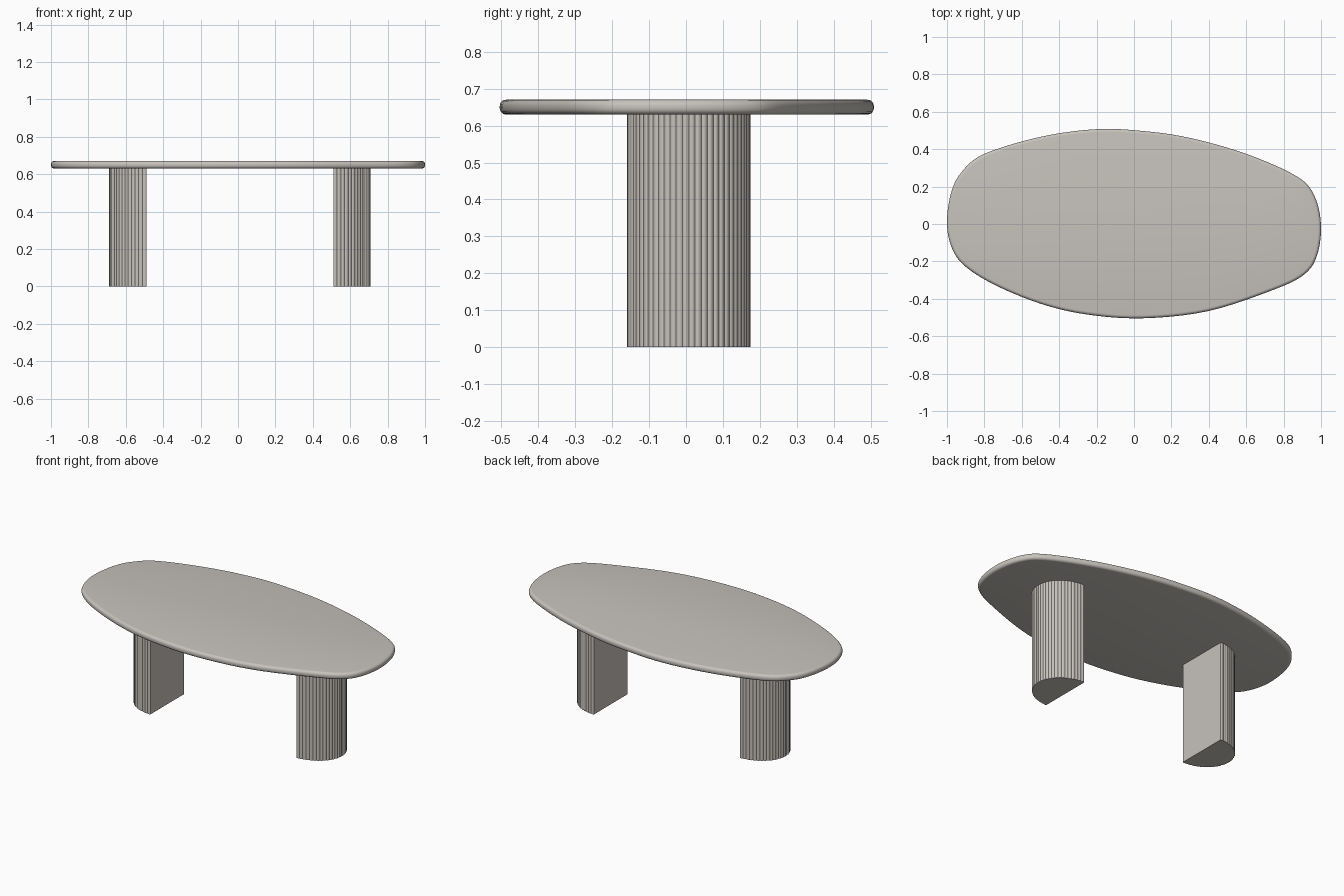
import bpy, bmesh, math
from mathutils import Vector

if "Cube" in bpy.data.objects:
    bpy.data.objects.remove(bpy.data.objects["Cube"])

stone = bpy.data.materials.new("warm grey stone")
stone.diffuse_color = (0.57, 0.54, 0.50, 1)
stone.use_nodes = True
stone.node_tree.nodes["Principled BSDF"].inputs["Base Color"].default_value = stone.diffuse_color


def prism(name, outline, z0, z1, angle, rim=0.0):
    """Extrude a closed outline from z0 to z1, optionally rounding both rims."""
    bm = bmesh.new()
    base = bm.faces.new([bm.verts.new((x, y, z0)) for x, y in outline])
    up = bmesh.ops.extrude_face_region(bm, geom=[base], use_keep_orig=True)["geom"]
    bmesh.ops.translate(bm, vec=(0, 0, z1 - z0),
                        verts=[v for v in up if isinstance(v, bmesh.types.BMVert)])
    bmesh.ops.recalc_face_normals(bm, faces=bm.faces[:])
    if rim:
        rims = [e for e in bm.edges if abs(e.verts[0].co.z - e.verts[1].co.z) < 1e-6]
        bmesh.ops.bevel(bm, geom=rims, offset=rim, segments=5, profile=0.5,
                        affect='EDGES', clamp_overlap=False)
    mesh = bpy.data.meshes.new(name)
    bm.to_mesh(mesh)
    bm.free()
    mesh.materials.append(stone)
    ob = bpy.data.objects.new(name, mesh)
    bpy.context.collection.objects.link(ob)
    bpy.ops.object.select_all(action='DESELECT')
    ob.select_set(True)
    bpy.context.view_layer.objects.active = ob
    bpy.ops.object.shade_smooth_by_angle(angle=math.radians(angle))
    return ob


def smooth_loop(points, steps):
    """Closed Catmull-Rom curve through the points."""
    p = [Vector(q) for q in points]
    n, out = len(p), []
    for i in range(n):
        a, b, c, d = p[i - 1], p[i], p[(i + 1) % n], p[(i + 2) % n]
        for k in range(steps):
            t = k / steps
            out.append(0.5 * (2 * b + (c - a) * t + (2 * a - 5 * b + 4 * c - d) * t ** 2
                              + (3 * b - a - 3 * c + d) * t ** 3))
    return out


# Table top: irregular pebble outline with rounded rim
pebble = [(-0.2, 0.507), (0.05, 0.497), (0.3, 0.46), (0.6, 0.375), (0.87, 0.255),
          (0.965, 0.15), (1.0, -0.01), (0.978, -0.17), (0.91, -0.27), (0.75, -0.35),
          (0.4, -0.465), (0.05, -0.504), (-0.25, -0.484), (-0.5, -0.426), (-0.75, -0.323),
          (-0.91, -0.22), (-0.977, -0.12), (-1.0, 0.01), (-0.977, 0.17), (-0.92, 0.28),
          (-0.8, 0.375), (-0.5, 0.466)]
prism("table_top", smooth_loop(pebble, 5), 0.63, 0.67, 40, rim=0.017)


# Legs: half-round reeded columns, flat face turned inwards
def leg_outline(flat_x, side, reeds=30, sub=6):
    pts = []
    for i in range(reeds * sub + 1):
        a = -math.pi / 2 + math.pi * i / (reeds * sub)
        r = 1 - 0.02 * (1 - abs(math.sin(math.pi * i / sub)))
        pts.append((flat_x + side * 0.2 * r * math.cos(a), 0.0075 + 0.168 * r * math.sin(a)))
    return pts


for name, x, side in (("left_leg", -0.49, -1), ("right_leg", 0.51, 1)):
    prism(name, leg_outline(x, side), 0.0, 0.632, 25)
